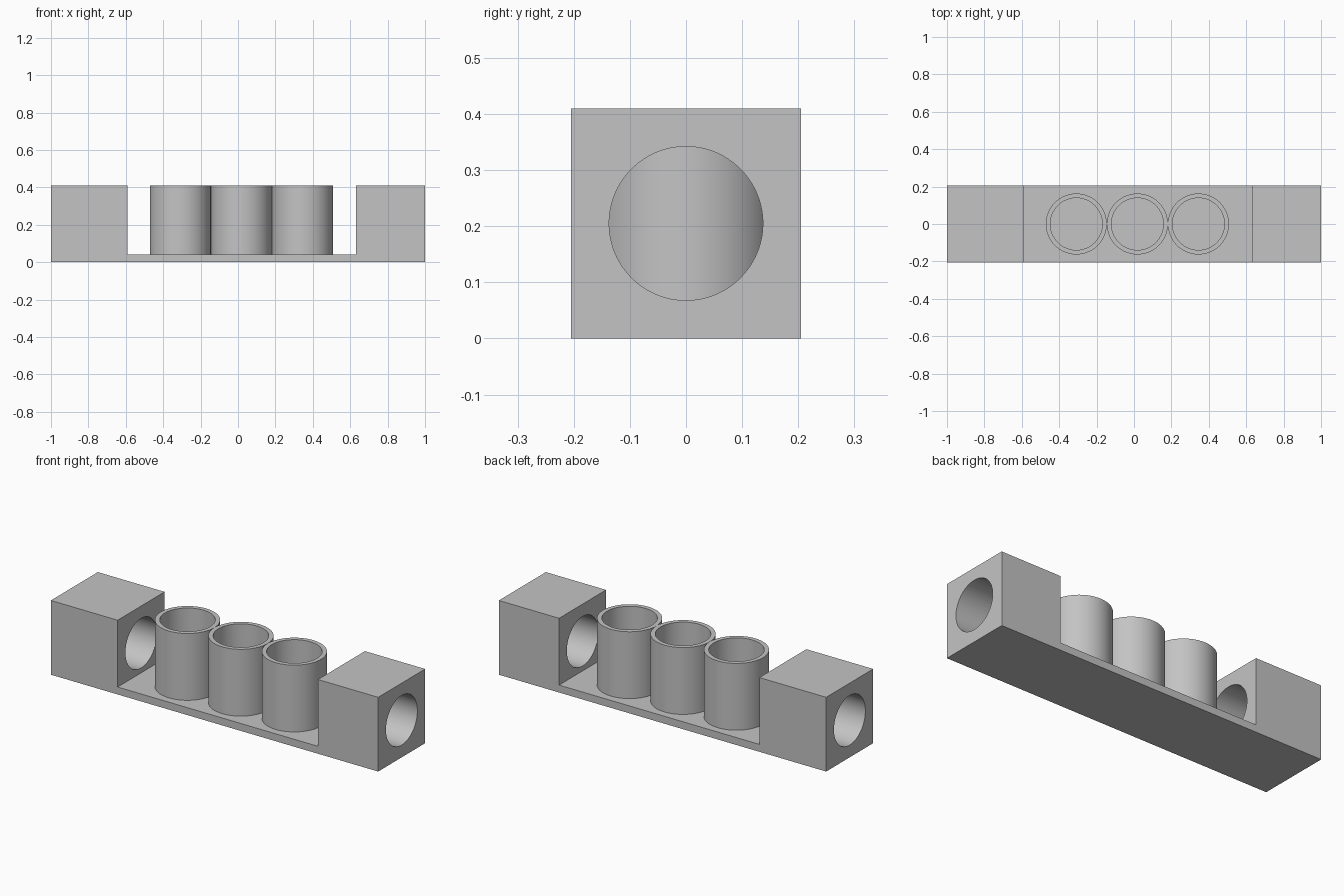
import bpy, bmesh, math
from mathutils import Matrix, Vector

if "Cube" in bpy.data.objects:
    bpy.data.objects.remove(bpy.data.objects["Cube"], do_unlink=True)

HEIGHT, HALF_DEPTH, FLOOR = 0.41, 0.205, 0.041
LEFT_INNER, RIGHT_INNER = -0.592, 0.632
BORE_RADIUS = 0.137
TUBE_OUTER, TUBE_INNER = 0.163, 0.139
TUBE_CENTRE, TUBE_SPACING = 0.018, 0.3265
SEGMENTS = 96

grey = bpy.data.materials.new("plain grey")
grey.use_nodes = True
colour = (0.55, 0.55, 0.55, 1)
grey.diffuse_color = colour
grey.node_tree.nodes["Principled BSDF"].inputs["Base Color"].default_value = colour


def make_object(name, bm):
    bmesh.ops.recalc_face_normals(bm, faces=bm.faces)
    mesh = bpy.data.meshes.new(name)
    bm.to_mesh(mesh)
    bm.free()
    mesh.materials.append(grey)
    obj = bpy.data.objects.new(name, mesh)
    bpy.context.collection.objects.link(obj)
    return obj


def select_only(obj):
    bpy.ops.object.select_all(action='DESELECT')
    obj.select_set(True)
    bpy.context.view_layer.objects.active = obj


# Base plate and both end blocks: one stepped profile, extruded along y
profile = [(-1, 0), (1, 0), (1, HEIGHT), (RIGHT_INNER, HEIGHT), (RIGHT_INNER, FLOOR),
           (LEFT_INNER, FLOOR), (LEFT_INNER, HEIGHT), (-1, HEIGHT)]
bm = bmesh.new()
face = bm.faces.new([bm.verts.new((x, -HALF_DEPTH, z)) for x, z in profile])
extruded = bmesh.ops.extrude_face_region(bm, geom=[face])["geom"]
bmesh.ops.translate(bm, vec=(0, 2 * HALF_DEPTH, 0),
                    verts=[v for v in extruded if isinstance(v, bmesh.types.BMVert)])
body = make_object("base_with_end_blocks", bm)

# Round bore through both end blocks
bm = bmesh.new()
bmesh.ops.create_cone(bm, cap_ends=True, segments=SEGMENTS, radius1=BORE_RADIUS,
                      radius2=BORE_RADIUS, depth=2.4,
                      matrix=Matrix.Translation((0, 0, HEIGHT / 2))
                      @ Matrix.Rotation(math.pi / 2, 4, 'Y'))
cutter = make_object("bore_cutter", bm)
cutter.hide_render = True
bore = body.modifiers.new("bore", 'BOOLEAN')
bore.operation = 'DIFFERENCE'
bore.solver = 'EXACT'
bore.object = cutter
select_only(body)
bpy.ops.object.modifier_apply(modifier=bore.name)
bpy.data.objects.remove(cutter, do_unlink=True)
bpy.ops.object.shade_smooth_by_angle(angle=math.radians(30))

# Three open tubes standing on the base plate: a wall section spun round z
for i, name in enumerate(("right_tube", "middle_tube", "left_tube")):
    bm = bmesh.new()
    section = [(TUBE_INNER, FLOOR), (TUBE_OUTER, FLOOR), (TUBE_OUTER, HEIGHT), (TUBE_INNER, HEIGHT)]
    verts = [bm.verts.new((r, 0, z)) for r, z in section]
    edges = [bm.edges.new((verts[k], verts[k + 1])) for k in range(3)]
    edges.append(bm.edges.new((verts[3], verts[0])))
    bmesh.ops.spin(bm, geom=verts + edges, cent=(0, 0, 0), axis=(0, 0, 1),
                   angle=math.tau, steps=SEGMENTS)
    bmesh.ops.remove_doubles(bm, verts=bm.verts, dist=0.0001)
    # The underside rests on the plate, so it needs no face
    under = [f for f in bm.faces if all(v.co.z < FLOOR + 0.001 for v in f.verts)]
    bmesh.ops.delete(bm, geom=under, context='FACES')
    tube = make_object(name, bm)
    tube.location = Vector((TUBE_CENTRE + (i - 1) * TUBE_SPACING, 0, 0))
    select_only(tube)
    bpy.ops.object.shade_smooth_by_angle(angle=math.radians(30))
